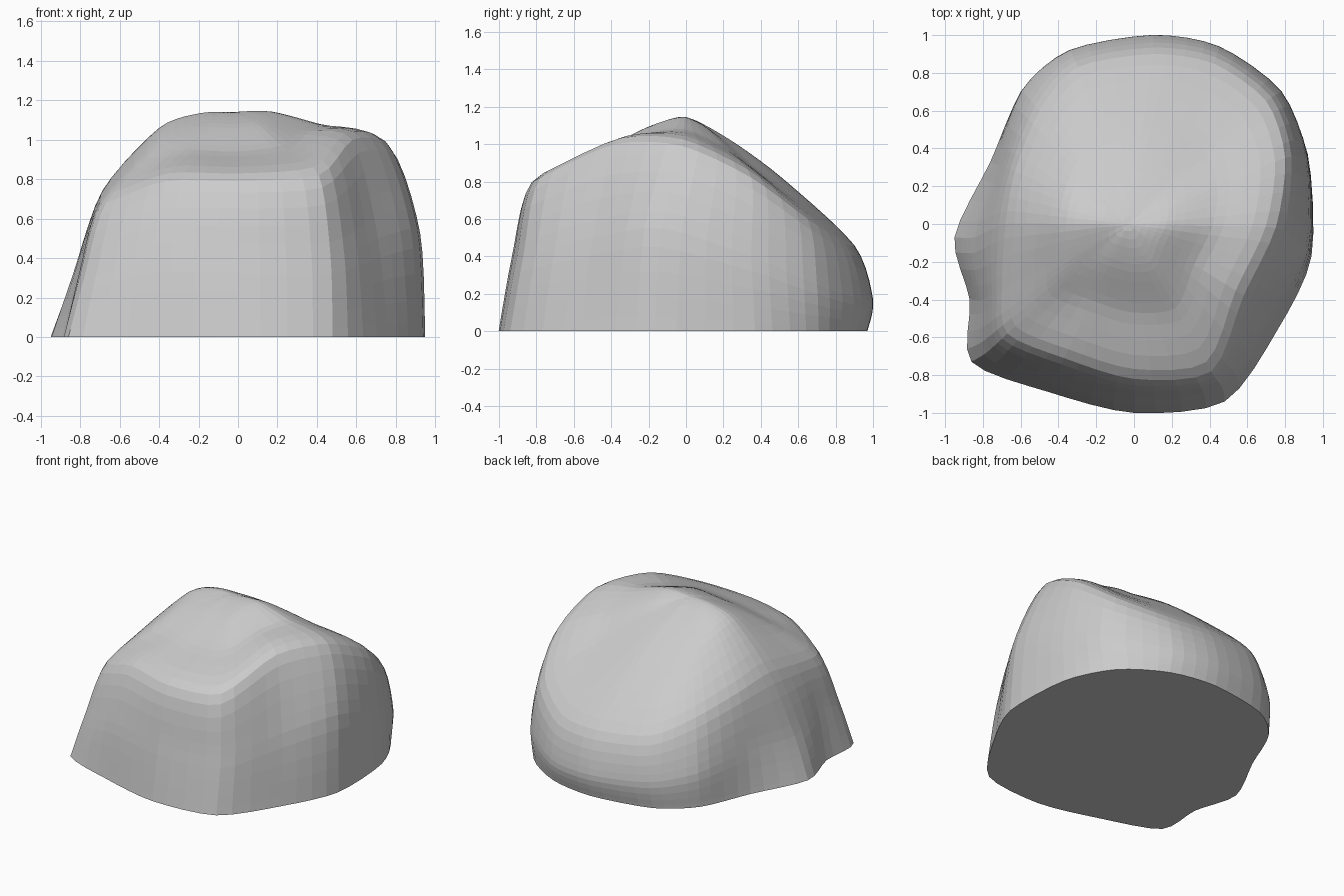
import bpy, bmesh
from mathutils import Vector

if "Cube" in bpy.data.objects:
    bpy.data.objects.remove(bpy.data.objects["Cube"])

# Four guide rings around the boulder, starting at the right and going clockwise
base = [(.92,.37), (.94,-.17), (.76,-.56), (.48,-.94), (0,-1), (-.45,-.89), (-.86,-.73),
        (-.87,-.4), (-.95,-.07), (-.76,.33), (-.6,.69), (-.35,.89), (.1,.97), (.45,.91), (.75,.71)]
waist = [(.91,.35,.4), (.91,-.13,.55), (.71,-.5,.5), (.47,-.87,.4), (0,-.93,.4), (-.43,-.83,.4),
         (-.78,-.68,.3), (-.8,-.4,.35), (-.84,-.07,.3), (-.72,.31,.3), (-.59,.7,.25),
         (-.34,.92,.2), (.1,1,.17), (.45,.94,.17), (.78,.7,.25)]
shoulder = [(.8,.35,.82), (.75,-.02,.99), (.58,-.38,1), (.41,-.78,.82), (0,-.82,.79), (-.37,-.71,.79),
            (-.67,-.58,.68), (-.7,-.35,.7), (-.68,0,.75), (-.63,.28,.7), (-.5,.6,.6),
            (-.3,.83,.5), (.1,.9,.46), (.42,.85,.47), (.7,.65,.6)]
crown_z = [.99, 1.08, 1.05, .97, .94, .95, .95, 1.0, 1.06, 1.02, .92, .84, .82, .82, .87]
peak = Vector((-.03, 0, 1.14))


def spline(p0, p1, p2, p3, t, tension=.4):
    m1, m2 = (p2 - p0) * tension, (p3 - p1) * tension
    return (p1 * (2*t**3 - 3*t**2 + 1) + m1 * (t**3 - 2*t**2 + t)
            + p2 * (3*t**2 - 2*t**3) + m2 * (t**3 - t**2))


def smooth_loop(pts, steps):
    n = len(pts)
    return [spline(pts[i-1], pts[i], pts[(i+1) % n], pts[(i+2) % n], s / steps)
            for i in range(n) for s in range(steps)]


def smooth_path(pts, before, after, steps):
    q = [before] + pts + [after]
    return [spline(*q[i:i+4], s / steps) for i in range(len(pts) - 1) for s in range(steps)]


shoulder = [Vector(p) for p in shoulder]
crown, rim = [], []
for p, z in zip(shoulder, crown_z):
    c = peak.lerp(p, .57)
    c.z = z
    crown.append(c)
    rim.append(peak.lerp(c, .45) + Vector((0, 0, .03)))
rings = [[Vector((x, y, 0)) for x, y in base], [Vector(p) for p in waist], shoulder, crown, rim]
rings = [smooth_loop(r, 4) for r in rings]
n = len(rings[0])

# Boulder skin: profiles swept from the base up to the peak
bm = bmesh.new()
columns = []
for i in range(n):
    pts = [r[i] for r in rings] + [peak]
    path = smooth_path(pts, pts[0], rings[-1][(i + n // 2) % n], 5)
    columns.append([bm.verts.new(p) for p in path])
top = bm.verts.new(peak)
for i in range(n):
    a, b = columns[i], columns[(i + 1) % n]
    for j in range(len(a) - 1):
        bm.faces.new((a[j], a[j+1], b[j+1], b[j]))
    bm.faces.new((a[-1], top, b[-1]))
# Flat underside
bm.faces.new([c[0] for c in columns])
bmesh.ops.recalc_face_normals(bm, faces=bm.faces)
mesh = bpy.data.meshes.new("boulder")
bm.to_mesh(mesh)
bm.free()
boulder = bpy.data.objects.new("boulder", mesh)
bpy.context.collection.objects.link(boulder)
